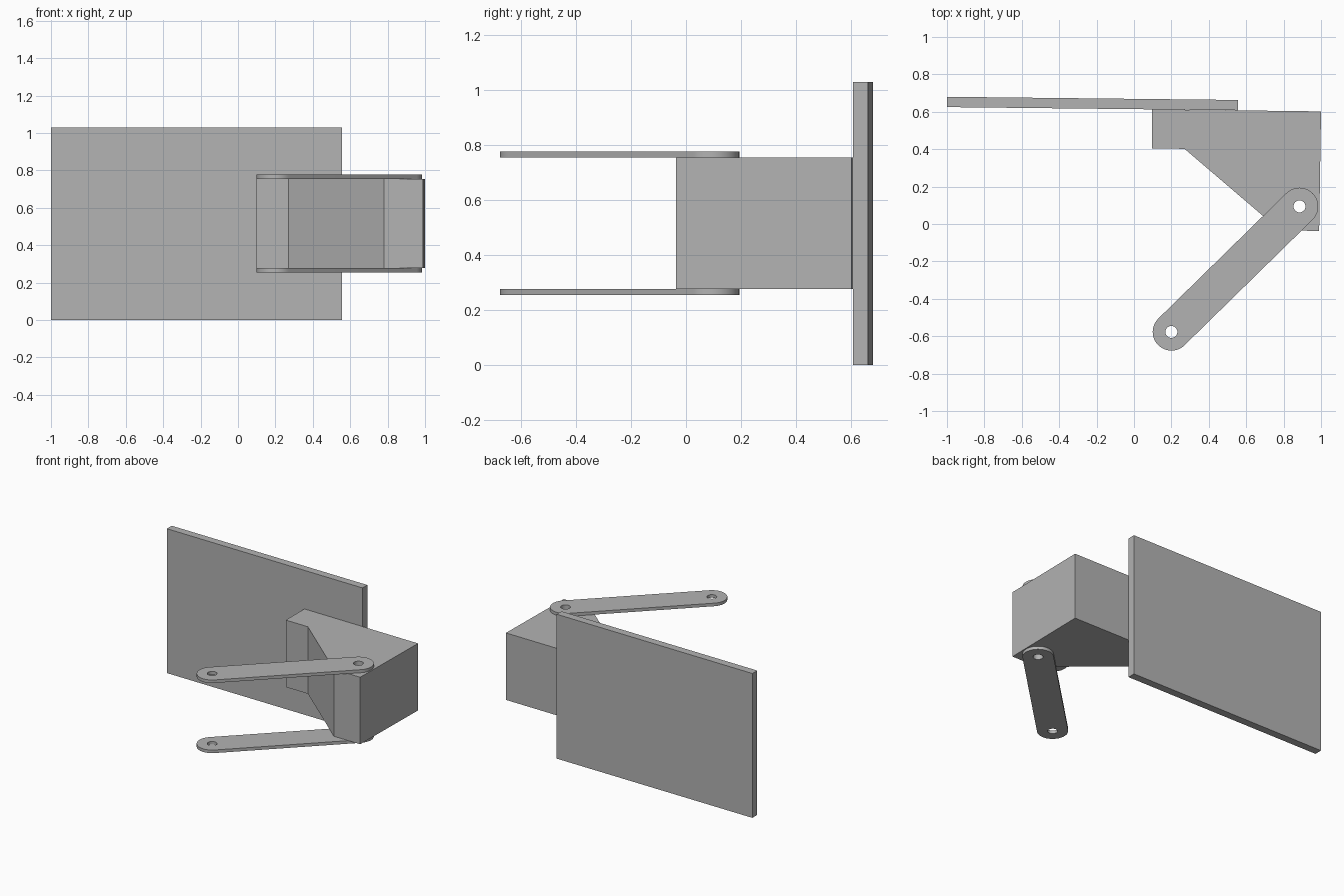
import bpy, bmesh
from math import pi, sin, cos, atan2
from mathutils import Vector

cube = bpy.data.objects.get("Cube")
if cube:
    bpy.data.objects.remove(cube, do_unlink=True)

grey = bpy.data.materials.new("plain grey")
grey.use_nodes = True
colour = (0.45, 0.45, 0.45, 1)
grey.diffuse_color = colour
grey.node_tree.nodes["Principled BSDF"].inputs["Base Color"].default_value = colour


def arc(centre, radius, start, sweep, steps):
    """Points along an arc, both ends included."""
    angles = [start + sweep * i / steps for i in range(steps + 1)]
    return [(centre[0] + radius * cos(a), centre[1] + radius * sin(a)) for a in angles]


def extruded(name, outline, z0, z1, holes=()):
    """Solid slab from an outline with round through holes."""
    bm = bmesh.new()
    loops = [outline] + [arc(h, 0.032, 0, 2 * pi, 32)[:-1] for h in holes]
    edges = []
    for loop in loops:
        verts = [bm.verts.new((x, y, z0)) for x, y in loop]
        edges += [bm.edges.new((v, verts[i - 1])) for i, v in enumerate(verts)]
    bmesh.ops.triangle_fill(bm, edges=edges, use_beauty=True)
    cap = bmesh.ops.extrude_face_region(bm, geom=bm.faces[:])
    top = [g for g in cap["geom"] if isinstance(g, bmesh.types.BMVert)]
    bmesh.ops.translate(bm, verts=top, vec=Vector((0, 0, z1 - z0)))
    bmesh.ops.recalc_face_normals(bm, faces=bm.faces[:])
    mesh = bpy.data.meshes.new(name)
    bm.to_mesh(mesh)
    bm.free()
    mesh.materials.append(grey)
    obj = bpy.data.objects.new(name, mesh)
    bpy.context.collection.objects.link(obj)
    bpy.ops.object.select_all(action="DESELECT")
    obj.select_set(True)
    bpy.context.view_layer.objects.active = obj
    bpy.ops.object.shade_smooth_by_angle(angle=0.5)
    return obj


# Upright panel, very slightly turned
extruded("back_panel", [(-1, 0.625), (0.556, 0.608), (0.557, 0.663), (-1, 0.68)], 0, 1.03)

# Bracket block with a sloping inner side and a pivot hole
pivot, tip = (0.885, 0.094), (0.2, -0.577)
extruded("bracket", [(0.095, 0.613), (1, 0.602), (0.99, -0.037), (0.78, -0.034),
                     (0.27, 0.402), (0.095, 0.404)], 0.277, 0.755, [pivot])

# Two round-ended link arms, above and below the bracket
heading = atan2(pivot[1] - tip[1], pivot[0] - tip[0])
arm = (arc(pivot, 0.1, heading - pi / 2, pi, 24)
       + arc(tip, 0.1, heading + pi / 2, pi, 24))
for name, z in (("lower_arm", 0.255), ("upper_arm", 0.755)):
    extruded(name, arm, z, z + 0.022, [pivot, tip])
